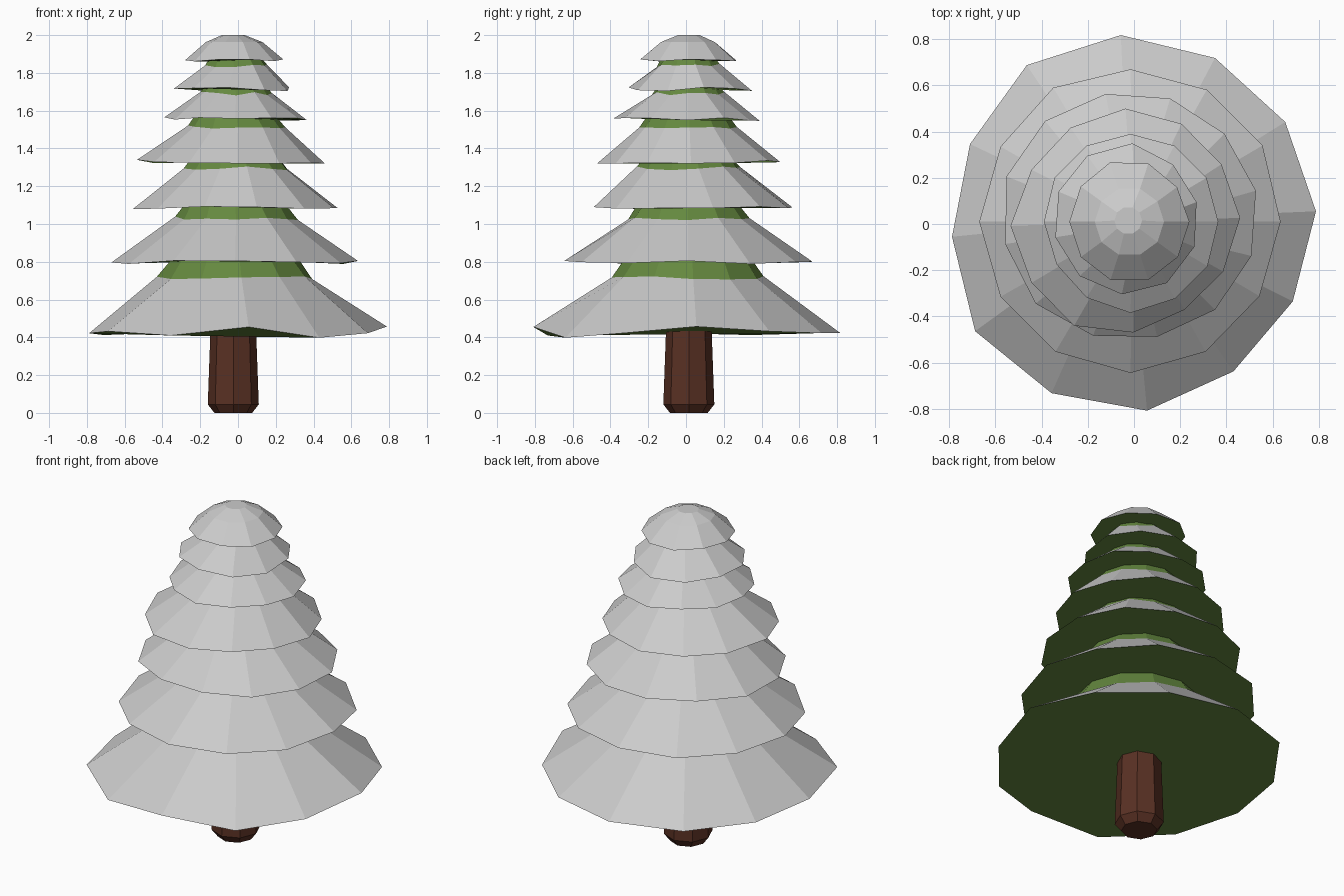
import bpy, random
from math import cos, sin, radians, pi

if "Cube" in bpy.data.objects:
    bpy.data.objects.remove(bpy.data.objects["Cube"])

random.seed(4)


def material(name, rgb):
    m = bpy.data.materials.new(name)
    m.diffuse_color = (*rgb, 1)
    m.use_nodes = True
    m.node_tree.nodes["Principled BSDF"].inputs["Base Color"].default_value = m.diffuse_color
    return m


GREEN = material("needles", (0.13, 0.25, 0.05))
BROWN = material("bark", (0.10, 0.03, 0.017))


def ring(cx, cy, radii, z, phase=0, wobble=None):
    n = len(radii)
    wobble = wobble or [0] * n
    return [(cx + r * cos(radians(phase) + 2 * pi * i / n),
             cy + r * sin(radians(phase) + 2 * pi * i / n), z + w)
            for i, (r, w) in enumerate(zip(radii, wobble))]


def loft(name, rings, bottom=False, top=False, mat=None):
    n = len(rings[0])
    faces = [(k * n + i, k * n + (i + 1) % n, (k + 1) * n + (i + 1) % n, (k + 1) * n + i)
             for k in range(len(rings) - 1) for i in range(n)]
    if bottom:
        faces.append(tuple(reversed(range(n))))
    if top:
        faces.append(tuple(range(n * (len(rings) - 1), n * len(rings))))
    mesh = bpy.data.meshes.new(name)
    mesh.from_pydata([p for r in rings for p in r], [], faces)
    mesh.update()
    ob = bpy.data.objects.new(name, mesh)
    bpy.context.collection.objects.link(ob)
    if mat:
        mesh.materials.append(mat)
    return ob


# Trunk: eight sides with a chamfered foot
loft("trunk", [ring(-0.025, 0.015, [r] * 8, z) for r, z in
               ((0.10, 0.0), (0.135, 0.045), (0.12, 0.46))],
     bottom=True, top=True, mat=BROWN)

# Tiers: centre x, y, phase, rim z, rim radii, snow top (r, z), green top (r, z)
tiers = [
    (0.0, 0.0, 4, 0.422, [.79, .79, .80, .82, .83, .79, .79, .83, .815, .81, .77, .765],
     (.41, .715), (.34, .81)),
    (-0.015, 0.01, 0, 0.797, [.65, .66, .66, .66, .67, .65, .655, .65, .65, .655, .65, .645],
     (.32, 1.03), (.27, 1.10)),
    (-0.01, 0.03, 12, 1.087, [.55, .54, .54, .545, .56, .57, .56, .56, .54, .53, .54, .545],
     (.28, 1.295), (.24, 1.345)),
    (-0.02, 0.01, 2, 1.33, [.48, .47, .48, .49, .48, .48, .515, .50, .51, .48, .45, .46],
     (.26, 1.515), (.22, 1.565)),
    (-0.015, 0.01, 0, 1.555, [.38] * 6 + [.375, .37, .38, .395, .385, .385],
     (.19, 1.69), (.16, 1.73)),
    (-0.03, 0.02, 14, 1.714, [.31, .31, .33, .325, .32, .32, .32, .325, .325, .315],
     (.165, 1.84), (.14, 1.88)),
]
rim1 = [.035, .01, 0, 0, 0, -.01, 0, .01, -.012, .033, -.024, 0]

for i, (x, y, ph, z, radii, snow, green) in enumerate(tiers, 1):
    n = len(radii)
    wob = rim1 if i == 1 else [random.uniform(-.01, .01) for _ in radii]
    rim = ring(x, y, radii, z, ph, wob)
    edge = ring(-0.01, 0.01, [snow[0] * random.uniform(.97, 1.03) for _ in radii],
                snow[1], ph, [random.uniform(-.01, .01) for _ in radii])
    tip = ring(-0.015, 0.01, [green[0]] * n, green[1], ph)
    loft(f"snow_{i}", [rim, edge])
    loft(f"underside_{i}", [rim], bottom=True, mat=GREEN)
    loft(f"branches_{i}", [edge, tip], top=True, mat=GREEN)

# Crown: snow all the way to a small flat top
rim = ring(-0.02, 0.01, [.26, .255, .265, .27, .26, .26, .26, .265, .265, .26], 1.867, 0,
           [random.uniform(-.006, .006) for _ in range(10)])
loft("crown_snow", [rim, ring(-0.02, 0.01, [.15] * 10, 1.963),
                    ring(-0.025, 0.015, [.06] * 10, 2.0)], top=True)
loft("crown_underside", [rim], bottom=True, mat=GREEN)
